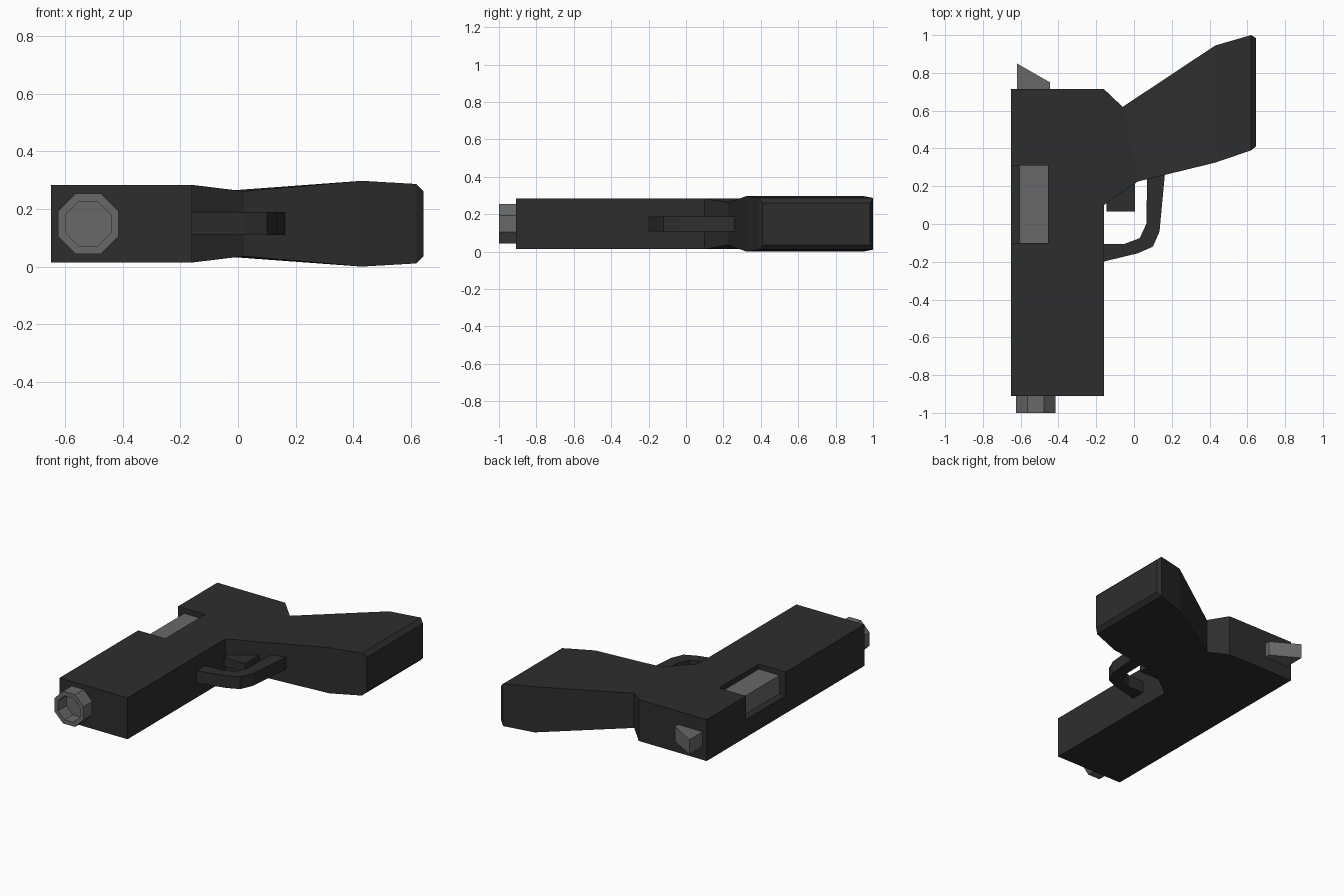
import bpy, bmesh, math

if "Cube" in bpy.data.objects:
    bpy.data.objects.remove(bpy.data.objects["Cube"])

ZC = 0.149  # the model is symmetric in z about this height


def material(name, v):
    m = bpy.data.materials.new(name)
    m.diffuse_color = (v, v, v, 1)
    m.use_nodes = True
    m.node_tree.nodes["Principled BSDF"].inputs["Base Color"].default_value = m.diffuse_color
    return m


BLACK = material("black_polymer", 0.027)
STEEL = material("grey_steel", 0.14)


def finish(name, bm, mat):
    bmesh.ops.recalc_face_normals(bm, faces=bm.faces)
    me = bpy.data.meshes.new(name)
    bm.to_mesh(me)
    bm.free()
    me.materials.append(mat)
    ob = bpy.data.objects.new(name, me)
    bpy.context.collection.objects.link(ob)
    return ob


def prism(name, outline, z0, z1, mat):
    """Extrude an xy outline from z0 to z1."""
    bm = bmesh.new()
    face = bm.faces.new([bm.verts.new((x, y, z0)) for x, y in outline])
    new = bmesh.ops.extrude_face_region(bm, geom=[face])["geom"]
    bmesh.ops.translate(bm, vec=(0, 0, z1 - z0),
                        verts=[g for g in new if isinstance(g, bmesh.types.BMVert)])
    return finish(name, bm, mat)


def box(name, x0, x1, y0, y1, z0, z1, mat):
    return prism(name, [(x0, y0), (x1, y0), (x1, y1), (x0, y1)], z0, z1, mat)


def loft(name, rings, mat, cap_start=True):
    """Skin a list of equal-length vertex rings."""
    bm = bmesh.new()
    rows = [[bm.verts.new(p) for p in ring] for ring in rings]
    n = len(rows[0])
    for a, b in zip(rows, rows[1:]):
        for i in range(n):
            j = (i + 1) % n
            bm.faces.new((a[i], a[j], b[j], b[i]))
    if cap_start:
        bm.faces.new(rows[0])
    bm.faces.new(rows[-1])
    return finish(name, bm, mat)


# Slide and frame block with a notch cut for the port
body = box("slide_body", -0.65, -0.16, -0.91, 0.715, ZC - 0.135, ZC + 0.135, BLACK)
cutter = box("port_cutter", -0.75, -0.455, -0.10, 0.31, 0.13, 0.4, BLACK)
cutter.hide_render = True
mod = body.modifiers.new("port", "BOOLEAN")
mod.operation, mod.solver, mod.object = "DIFFERENCE", "EXACT", cutter
bpy.context.view_layer.objects.active = body
bpy.ops.object.modifier_apply(modifier=mod.name)
bpy.data.objects.remove(cutter)

# Chamber block seen inside the port
box("chamber_block", -0.605, -0.455, -0.10, 0.31, 0.13, 0.25, STEEL)

# Grip: rear edge point, front edge point, half thickness
stations = [((-0.16, 0.715), (-0.16, 0.10), 0.135),
            ((-0.06, 0.62), (0.02, 0.225), 0.113),
            ((0.43, 0.945), (0.43, 0.325), 0.149),
            ((0.62, 1.0), (0.62, 0.39), 0.138),
            ((0.645, 0.985), (0.645, 0.41), 0.112)]
loft("grip", [[(*r, ZC - h), (*r, ZC + h), (*f, ZC + h), (*f, ZC - h)]
              for r, f, h in stations], BLACK, cap_start=False)

# Trigger guard: outer edge, then back along the inner edge
guard = [(-0.165, -0.20), (0.02, -0.155), (0.10, -0.12), (0.135, -0.04), (0.165, 0.28),
         (0.07, 0.25), (0.065, 0.0), (0.03, -0.075), (-0.05, -0.105), (-0.165, -0.105)]
prism("trigger_guard", guard, ZC - 0.04, ZC + 0.04, BLACK)
box("trigger", -0.145, 0.005, 0.065, 0.24, ZC - 0.03, ZC + 0.03, BLACK)


# Octagonal muzzle with a bore
def octagon(apothem, y):
    r = apothem / math.cos(math.pi / 8)
    return [(-0.52 + r * math.cos(a), y, ZC + r * math.sin(a))
            for a in (math.pi / 8 + i * math.pi / 4 for i in range(8))]


loft("muzzle", [octagon(0.105, -0.90), octagon(0.105, -1.0),
                octagon(0.078, -1.0), octagon(0.078, -0.915)], STEEL)

# Hammer wedge at the rear
prism("hammer", [(-0.62, 0.70), (-0.445, 0.70), (-0.445, 0.75), (-0.62, 0.85)],
      ZC - 0.048, ZC + 0.048, STEEL)
